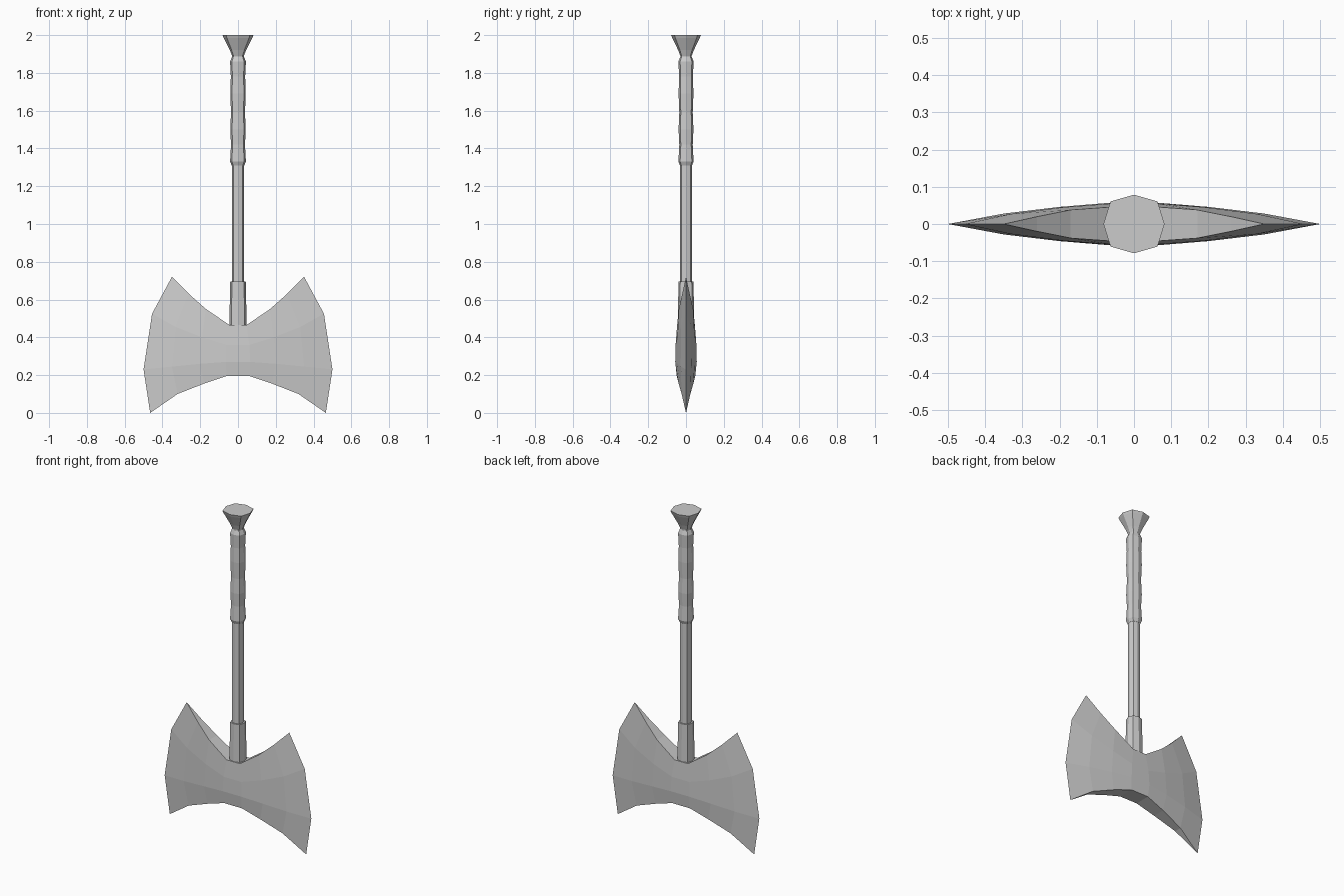
import bpy, bmesh
from math import cos, sin, pi

cube = bpy.data.objects.get("Cube")
if cube:
    bpy.data.objects.remove(cube, do_unlink=True)

# One plain grey for the whole axe
GREY = (0.6, 0.6, 0.6, 1)
grey = bpy.data.materials.new("grey")
grey.diffuse_color = GREY
grey.use_nodes = True
grey.node_tree.nodes["Principled BSDF"].inputs["Base Color"].default_value = GREY


def loft(name, rings):
    """Skin equal-length rings of points, cap both ends, flat shaded."""
    bm = bmesh.new()
    rows = [[bm.verts.new(p) for p in ring] for ring in rings]
    n = len(rows[0])
    for a, b in zip(rows, rows[1:]):
        for i in range(n):
            j = (i + 1) % n
            bm.faces.new((a[i], a[j], b[j], b[i]))
    bm.faces.new(rows[0])
    bm.faces.new(rows[-1])
    bmesh.ops.remove_doubles(bm, verts=bm.verts, dist=0.0005)
    bmesh.ops.recalc_face_normals(bm, faces=bm.faces)
    mesh = bpy.data.meshes.new(name)
    bm.to_mesh(mesh)
    bm.free()
    mesh.materials.append(grey)
    obj = bpy.data.objects.new(name, mesh)
    bpy.context.collection.objects.link(obj)
    return obj


def rod(name, profile):
    """Eight-sided rod with four prominent corners, from (z, radius) pairs."""
    rings = []
    for z, r in profile:
        ring = []
        for k in range(8):
            s = r * (1.09 if k % 2 else 1.0)
            ring.append((s * cos(k * pi / 4), s * 0.96 * sin(k * pi / 4), z))
        rings.append(ring)
    return loft(name, rings)


# Handle parts
rod("socket", [(0.34, 0.05), (0.47, 0.046), (0.695, 0.041)])
rod("shaft", [(0.6, 0.032), (1.34, 0.032)])
rod("grip", [(1.31, 0.033), (1.33, 0.042), (1.42, 0.037), (1.5, 0.041),
             (1.59, 0.037), (1.69, 0.041), (1.78, 0.038), (1.86, 0.042),
             (1.885, 0.032)])
rod("pommel", [(1.87, 0.03), (1.89, 0.031), (1.92, 0.043), (1.985, 0.076), (2.0, 0.082)])

# Double blade: each station lists (x, half thickness, z) from top to bottom
half = [
    [(0.045, 0.047, 0.465), (0.06, 0.055, 0.36), (0.065, 0.057, 0.27), (0.06, 0.049, 0.195)],
    [(0.17, 0.038, 0.55), (0.19, 0.045, 0.4), (0.2, 0.046, 0.26), (0.18, 0.039, 0.155)],
    [(0.26, 0.02, 0.63), (0.33, 0.027, 0.455), (0.35, 0.028, 0.245), (0.32, 0.023, 0.1)],
    [(0.35, 0, 0.72), (0.455, 0, 0.525), (0.5, 0, 0.23), (0.465, 0, 0.0)],
]


def station(points, side):
    front = [(side * x, -y, z) for x, y, z in points]
    back = [(side * x, y, z) for x, y, z in reversed(points)]
    return front + back


# The cutting edges close to a line, so the end caps are dropped by hand
blade = loft("double_blade",
             [station(p, -1) for p in reversed(half)] + [station(p, 1) for p in half])
bm = bmesh.new()
bm.from_mesh(blade.data)
flat = [f for f in bm.faces if f.calc_area() < 1e-7 or all(abs(v.co.y) < 1e-6 for v in f.verts)]
bmesh.ops.delete(bm, geom=flat, context='FACES_ONLY')
bmesh.ops.recalc_face_normals(bm, faces=bm.faces)
bm.to_mesh(blade.data)
bm.free()
